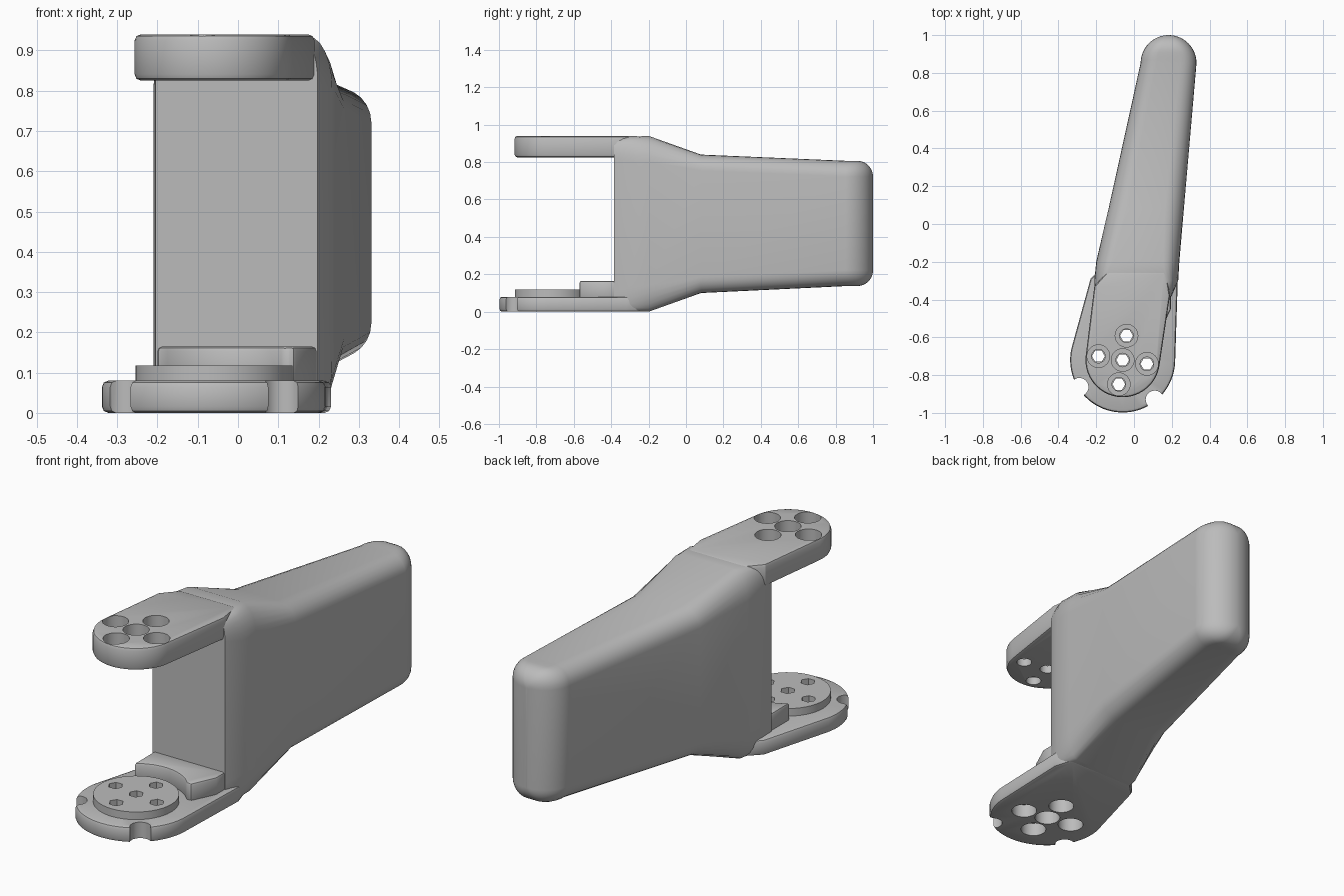
import bpy, bmesh
from math import sin, cos, pi, radians, sqrt

cube = bpy.data.objects.get("Cube")
if cube:
    bpy.data.objects.remove(cube, do_unlink=True)

GREY = (0.5, 0.5, 0.5, 1)
mat = bpy.data.materials.new("plain_grey")
mat.use_nodes = True
mat.diffuse_color = GREY
mat.node_tree.nodes["Principled BSDF"].inputs["Base Color"].default_value = GREY

HUB = (-0.06, -0.72)      # pivot axis shared by both plates


def finish(name, bm):
    bmesh.ops.recalc_face_normals(bm, faces=bm.faces)
    me = bpy.data.meshes.new(name)
    bm.to_mesh(me)
    bm.free()
    me.materials.append(mat)
    ob = bpy.data.objects.new(name, me)
    bpy.context.collection.objects.link(ob)
    return ob


def activate(ob):
    bpy.ops.object.select_all(action='DESELECT')
    ob.select_set(True)
    bpy.context.view_layer.objects.active = ob


def prism(name, outline, z0, z1):
    bm = bmesh.new()
    low = [bm.verts.new((x, y, z0)) for x, y in outline]
    high = [bm.verts.new((x, y, z1)) for x, y in outline]
    bm.faces.new(low)
    bm.faces.new(high)
    for i in range(len(low)):
        bm.faces.new((low[i - 1], low[i], high[i], high[i - 1]))
    return finish(name, bm)


def arc(c, r, a0, a1, n):
    angles = [radians(a0 + (a1 - a0) * i / n) for i in range(n + 1)]
    return [(c[0] + r * cos(a), c[1] + r * sin(a)) for a in angles]


def cylinder(name, c, r, z0, z1, n=32):
    return prism(name, arc(c, r, 0, 360, n)[:-1], z0, z1)


def bevel(ob, width, segments=2):
    m = ob.modifiers.new("edge_bevel", 'BEVEL')
    m.width, m.segments = width, segments
    m.limit_method, m.angle_limit = 'ANGLE', radians(40)
    activate(ob)
    bpy.ops.object.modifier_apply(modifier=m.name)


def cut(ob, cutter):
    m = ob.modifiers.new("cut", 'BOOLEAN')
    m.operation, m.solver, m.object = 'DIFFERENCE', 'EXACT', cutter
    activate(ob)
    bpy.ops.object.modifier_apply(modifier=m.name)
    bpy.data.objects.remove(cutter, do_unlink=True)


def smooth(ob):
    activate(ob)
    bpy.ops.object.shade_smooth_by_angle(angle=radians(30))


def section(y, xl, xr, zb, zt, rt, rb, rz, n=6):
    """Rounded rectangle across the arm at depth y; rt, rb round top and bottom."""
    pts = []
    corners = [(xr - rt, zt - rz, rt), (xl + rt, zt - rz, rt),
               (xl + rb, zb + rz, rb), (xr - rb, zb + rz, rb)]
    for q, (cx, cz, rx) in enumerate(corners):
        for i in range(n + 1):
            a = (q + i / n) * pi / 2
            pts.append((cx + rx * cos(a), y, cz + rz * sin(a)))
    return pts


# Main arm: lofted rounded sections with a round tip
stations = [
    (-0.385, -0.205, 0.198, 0.01, 0.92, 0.03, 0.01, 0.10),
    (-0.30, -0.21, 0.234, 0.005, 0.935, 0.06, 0.03, 0.13),
    (-0.20, -0.20, 0.24, 0.0, 0.94, 0.085, 0.05, 0.14),
    (0.08, -0.135, 0.264, 0.10, 0.84, 0.10, 0.09, 0.085),
]
TIP, ROUND = 0.148, 0.085
for i in range(13):
    a = radians(88 * i / 12)
    y = 0.852 + TIP * sin(a)
    half = TIP * cos(a)
    d = max(0, ROUND - (1.0 - y))
    inset = ROUND - sqrt(ROUND ** 2 - d ** 2)
    rx = min(ROUND, half * 0.7)
    stations.append((y, 0.183 - half, 0.183 + half, 0.137 + inset, 0.807 - inset,
                     rx, rx, max(0.01, ROUND - inset)))
bm = bmesh.new()
rings = [[bm.verts.new(p) for p in section(*s)] for s in stations]
for a, b in zip(rings, rings[1:]):
    for i in range(len(a)):
        j = (i + 1) % len(a)
        bm.faces.new((a[i], a[j], b[j], b[i]))
bm.faces.new(rings[0])
bm.faces.new(rings[-1])
arm = finish("arm_body", bm)
smooth(arm)

# Fork plates and the raised disc on the lower one
top = prism("upper_plate", arc(HUB, 0.197, 173, 351, 32) +
            [(0.19, -0.38), (0.17, -0.25), (-0.14, -0.25), (-0.21, -0.33)], 0.825, 0.94)
bottom = prism("lower_plate", arc(HUB, 0.278, 167, 357, 40) +
               [(0.231, -0.32), (0.20, -0.22), (-0.16, -0.22), (-0.23, -0.29)], 0.0, 0.08)
disc = cylinder("pivot_disc", HUB, 0.195, 0.072, 0.118, 48)
bevel(bottom, 0.016)
bevel(top, 0.016)

# Rim notches in the lower plate
for angle in (212, 309):
    a = radians(angle)
    c = (HUB[0] + 0.27 * cos(a), HUB[1] + 0.27 * sin(a))
    cut(bottom, cylinder("notch_cutter", c, 0.048, -0.1, 0.2, 24))

# Five bolt holes: counterbored outside, narrow inside
holes = [HUB] + arc(HUB, 0.13, -9, 261, 3)
for c in holes:
    cut(top, cylinder("bore_cutter", c, 0.06, 0.865, 1.1))
    cut(top, cylinder("hole_cutter", c, 0.036, 0.7, 1.0, 24))
    cut(bottom, cylinder("bore_cutter", c, 0.06, -0.1, 0.068))
    for part in (bottom, disc):
        cut(part, cylinder("hex_cutter", c, 0.034, -0.2, 0.3, 6))

# Raised stop pad that wraps round the disc
pad = prism("stop_pad", [(-0.2, -0.57), (0.14, -0.57), (0.195, -0.45),
                         (0.195, -0.37), (-0.2, -0.37)], 0.07, 0.165)
cut(pad, cylinder("pad_cutter", HUB, 0.23, -0.1, 0.4, 48))
bevel(pad, 0.012)

for part in (top, bottom, disc, pad):
    smooth(part)
